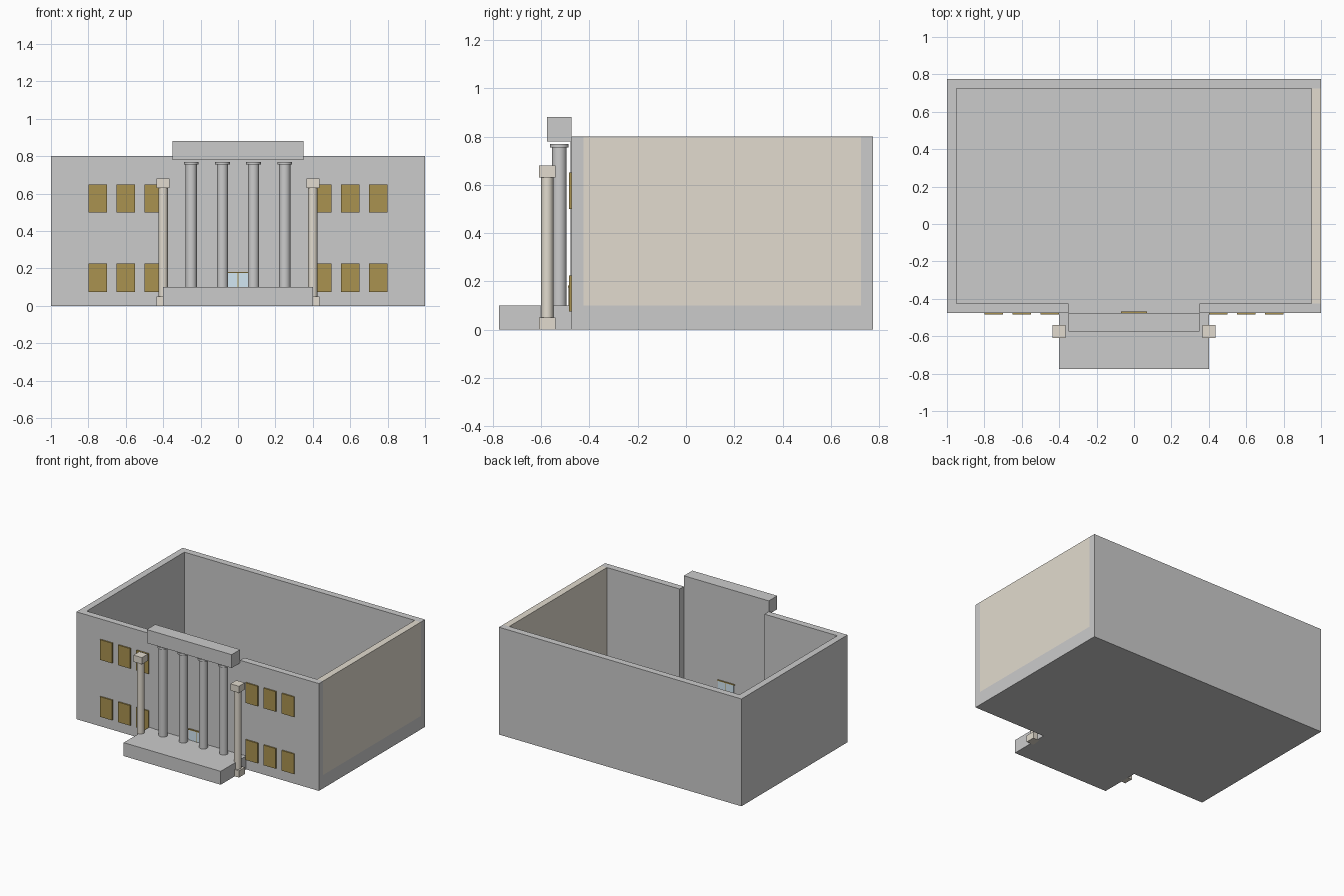
import bpy

if "Cube" in bpy.data.objects:
    bpy.data.objects.remove(bpy.data.objects["Cube"])


def material(name, color):
    m = bpy.data.materials.new(name)
    m.diffuse_color = (*color, 1)
    m.use_nodes = True
    m.node_tree.nodes["Principled BSDF"].inputs["Base Color"].default_value = m.diffuse_color
    return m


stone = material("cream_stone", (0.76, 0.71, 0.62))
gold = material("window_gold", (0.40, 0.29, 0.08))
glass = material("pale_glass", (0.65, 0.80, 0.90))


def finish(name, mat):
    ob = bpy.context.object
    ob.name = name
    if mat:
        ob.data.materials.append(mat)
    return ob


def box(name, x, y, z, mat=None):
    """Box from (min, max) ranges on each axis."""
    bpy.ops.mesh.primitive_cube_add(size=1, location=[sum(r) / 2 for r in (x, y, z)])
    bpy.context.object.scale = [r[1] - r[0] for r in (x, y, z)]
    bpy.ops.object.transform_apply(location=False, rotation=False, scale=True)
    return finish(name, mat)


def cylinder(name, x, y, radius, z, mat=None):
    bpy.ops.mesh.primitive_cylinder_add(vertices=32, radius=radius, depth=z[1] - z[0],
                                        location=(x, y, sum(z) / 2))
    bpy.ops.object.shade_smooth_by_angle()
    return finish(name, mat)


# Foundation and enclosing walls, open at the top
box("foundation", (-1, 1), (-0.475, 0.775), (0, 0.1))
box("back_wall", (-1, 1), (0.725, 0.775), (0.1, 0.8))
box("left_wall", (-1, -0.95), (-0.425, 0.725), (0.1, 0.8))
box("right_wall", (0.95, 1), (-0.425, 0.725), (0.1, 0.8), stone)
box("front_wall_left", (-1, -0.35), (-0.475, -0.425), (0.1, 0.8))
box("front_wall_right", (0.35, 1), (-0.475, -0.425), (0.1, 0.8))

# Entrance: thin wall panel, lintel block and landing
box("entrance_panel", (-0.35, 0.35), (-0.478, -0.475), (0.1, 0.78))
box("portico_lintel", (-0.35, 0.35), (-0.575, -0.475), (0.78, 0.88))
box("entrance_landing", (-0.4, 0.4), (-0.775, -0.475), (0, 0.1))

# Portico columns with thin round capitals
for x in (-0.25, -0.083, 0.083, 0.25):
    cylinder("portico_column", x, -0.525, 0.03, (0.1, 0.755))
    cylinder("portico_capital", x, -0.525, 0.039, (0.755, 0.77))

for s in (-1, 1):
    # Free-standing cream columns with square base and cap
    x = 0.4 * s
    cylinder("cream_column", x, -0.575, 0.025, (0.05, 0.63), stone)
    box("cream_base", (x - 0.035, x + 0.035), (-0.61, -0.54), (0, 0.05), stone)
    box("cream_capital", (x - 0.035, x + 0.035), (-0.61, -0.54), (0.63, 0.68), stone)

    # Two rows of windows on each side
    for cx in (0.45, 0.6, 0.75):
        for z in (0.075, 0.5):
            box("window", (cx * s - 0.05, cx * s + 0.05), (-0.485, -0.475),
                (z, z + 0.15), gold)

    # Glass door leaves
    box("door_leaf", sorted((0.003 * s, 0.065 * s)), (-0.485, -0.468), (0.1, 0.175), glass)

# Door frame
box("door_top_rail", (-0.07, 0.07), (-0.488, -0.468), (0.175, 0.182), gold)
box("door_mullion", (-0.003, 0.003), (-0.487, -0.468), (0.1, 0.175), gold)
